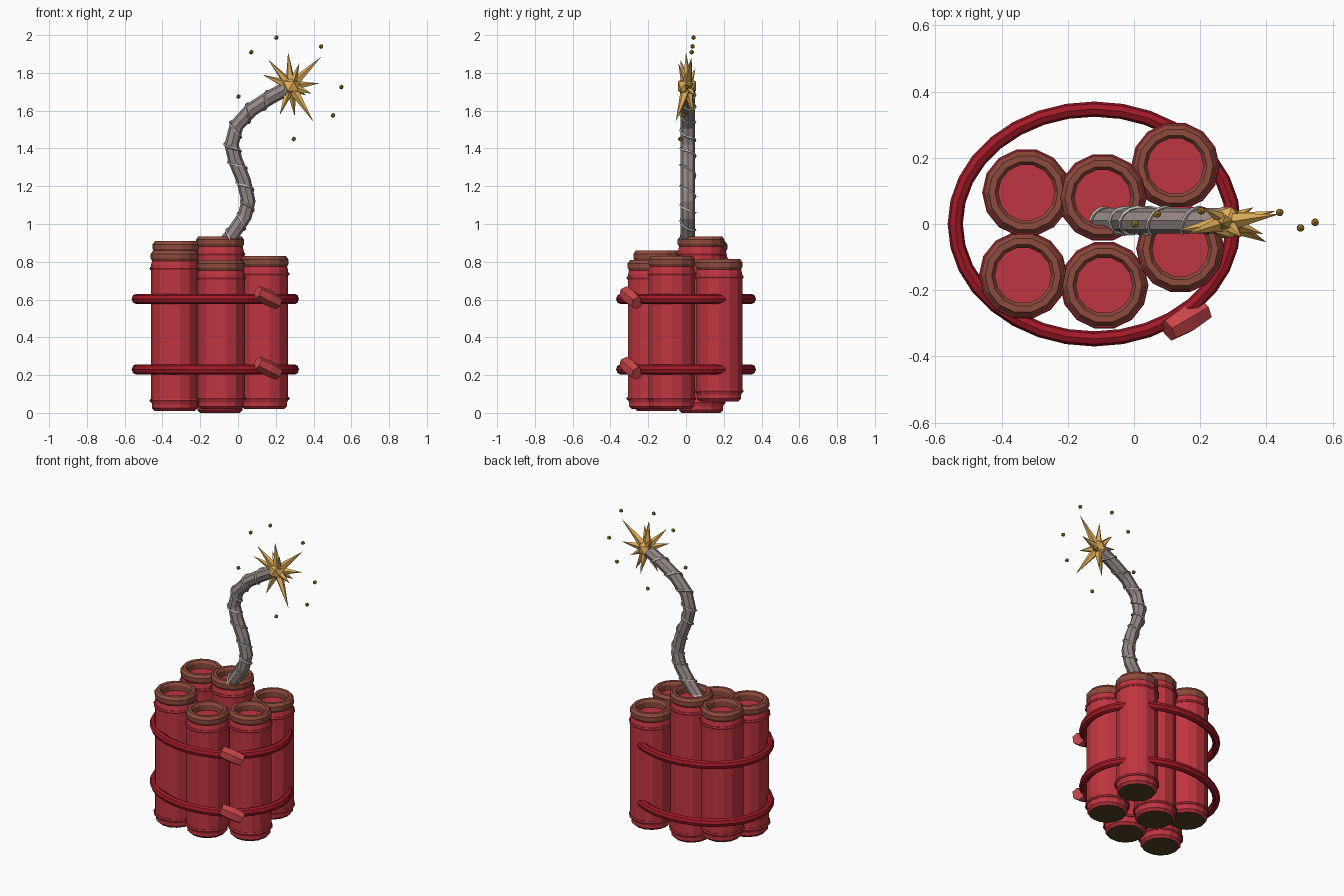
import bpy, bmesh
from math import sin, cos, pi
from mathutils import Vector

if "Cube" in bpy.data.objects:
    bpy.data.objects.remove(bpy.data.objects["Cube"])


def material(name, rgb):
    m = bpy.data.materials.new(name)
    m.diffuse_color = (*rgb, 1)
    m.use_nodes = True
    m.node_tree.nodes["Principled BSDF"].inputs["Base Color"].default_value = m.diffuse_color
    return m


RED = material("red_paper", (0.52, 0.035, 0.05))
ROPE = material("dark_red_tie", (0.36, 0.01, 0.02))
KNOT = material("knot_red", (0.6, 0.06, 0.07))
RIM = material("brown_rim", (0.27, 0.07, 0.045))
BASE = material("dark_base", (0.08, 0.05, 0.02))
GREY = material("fuse_grey", (0.3, 0.25, 0.24))
WIRE = material("wire_grey", (0.55, 0.52, 0.5))
GOLD = material("spark_gold", (0.75, 0.43, 0.1))
AMBER = material("ember_amber", (0.45, 0.24, 0.02))


def finish(name, bm, *mats):
    bmesh.ops.recalc_face_normals(bm, faces=bm.faces)
    me = bpy.data.meshes.new(name)
    bm.to_mesh(me)
    bm.free()
    for m in mats:
        me.materials.append(m)
    ob = bpy.data.objects.new(name, me)
    bpy.context.collection.objects.link(ob)
    return ob


def lathe(bm, profile, mats, n=14):
    """Revolve (radius, z) points; mats has one slot per band, ends are capped."""
    rings = [[bm.verts.new((r * cos(2 * pi * i / n), r * sin(2 * pi * i / n), z))
              for i in range(n)] for r, z in profile]
    for a, b, m in zip(rings, rings[1:], mats):
        for i in range(n):
            j = (i + 1) % n
            bm.faces.new((a[i], a[j], b[j], b[i])).material_index = m
    bm.faces.new(rings[0]).material_index = 2
    bm.faces.new(rings[-1]).material_index = 0


def torus(bm, a, b, r, z, n=32, k=8):
    """Elliptical ring with semi-axes a, b and tube radius r."""
    rows = []
    for i in range(n):
        u = 2 * pi * i / n
        rows.append([bm.verts.new(((a + r * 0.85 * cos(v)) * cos(u),
                                   (b + r * 0.85 * cos(v)) * sin(u), z + r * sin(v)))
                     for v in (2 * pi * j / k for j in range(k))])
    for i in range(n):
        p, q = rows[i], rows[(i + 1) % n]
        for j in range(k):
            bm.faces.new((p[j], q[j], q[(j + 1) % k], p[(j + 1) % k]))


def cone(bm, start, end, r1, r2, sides):
    d = end - start
    mat = d.to_track_quat('Z', 'Y').to_matrix().to_4x4()
    mat.translation = (start + end) / 2
    bmesh.ops.create_cone(bm, cap_ends=True, segments=sides, radius1=r1,
                          radius2=r2, depth=d.length, matrix=mat)


def tube(name, pts, radius, res, mat):
    cu = bpy.data.curves.new(name, 'CURVE')
    cu.dimensions = '3D'
    cu.bevel_depth, cu.bevel_resolution, cu.use_fill_caps = radius, res, True
    sp = cu.splines.new('POLY')
    sp.points.add(len(pts) - 1)
    for p, co in zip(sp.points, pts):
        p.co = (*co, 1)
    sp.use_smooth = False
    cu.materials.append(mat)
    ob = bpy.data.objects.new(name, cu)
    bpy.context.collection.objects.link(ob)


# sticks: hollow top rim, tapered base, a raised band near each end
sticks = [(-0.325, 0.095, 0.07, 0.91), (-0.095, 0.08, 0.0, 0.935),
          (0.125, 0.175, 0.06, 0.815), (-0.335, -0.155, 0.01, 0.86),
          (-0.09, -0.185, 0.02, 0.81), (0.14, -0.075, 0.02, 0.83)]
for i, (x, y, z0, z1) in enumerate(sticks):
    bm = bmesh.new()
    profile = [(0.105, z0), (0.12, z0 + 0.015), (0.12, z0 + 0.035), (0.126, z0 + 0.05),
               (0.126, z1 - 0.08), (0.12, z1 - 0.055), (0.127, z1 - 0.042),
               (0.127, z1 - 0.018), (0.114, z1), (0.095, z1), (0.085, z1 - 0.015),
               (0.085, z1 - 0.05)]
    lathe(bm, profile, [0, 0, 0, 0, 0, 1, 1, 1, 1, 1, 1])
    for z in (z0 + 0.055, z1 - 0.095):
        torus(bm, 0.126, 0.126, 0.009, z, 14, 6)
    finish(f"stick_{i + 1}", bm, RED, RIM, BASE).location = (x, y, 0)

# two tie loops with knots
for i, z in enumerate((0.23, 0.603)):
    bm = bmesh.new()
    torus(bm, 0.42, 0.347, 0.027, z)
    finish(f"tie_loop_{i + 1}", bm, ROPE).location.x = -0.12
    bm = bmesh.new()
    c = Vector((0.158, -0.29, z + 0.007))
    d = Vector((0.055, 0.032, -0.028))
    cone(bm, c - d, c, 0.036, 0.043, 6)
    cone(bm, c, c + d, 0.043, 0.036, 6)
    finish(f"tie_knot_{i + 1}", bm, KNOT)

# curved fuse
key = [(-0.10, 0.86), (-0.03, 0.945), (0.035, 1.04), (0.055, 1.12), (0.03, 1.23),
       (-0.015, 1.34), (-0.034, 1.42), (-0.008, 1.52), (0.07, 1.605),
       (0.17, 1.67), (0.28, 1.73)]
key = [Vector((x, 0.01, z)) for x, z in key]
tube("fuse", key, 0.038, 2, GREY)

# thin wire spiralling round the fuse
wire, per = [], 12
for s in range(len(key) - 1):
    t0 = (key[s + 1] - key[max(s - 1, 0)]).normalized()
    t1 = (key[min(s + 2, len(key) - 1)] - key[s]).normalized()
    for j in range(per):
        f = j / per
        p, t = key[s].lerp(key[s + 1], f), t0.lerp(t1, f).normalized()
        ang = 2 * pi * f
        wire.append(p + 0.04 * (cos(ang) * Vector((-t.z, 0, t.x)) + sin(ang) * Vector((0, 1, 0))))
tube("fuse_wire", wire, 0.006, 0, WIRE)

# burst: faceted core with spikes
core = Vector((0.28, 0.005, 1.73))
bm = bmesh.new()
bmesh.ops.create_icosphere(bm, subdivisions=1, radius=0.055)
bmesh.ops.translate(bm, verts=bm.verts, vec=core)
tips = [(0.265, 0.0, 1.91), (0.16, -0.03, 1.87), (0.325, -0.04, 1.85), (0.44, 0.03, 1.885),
        (0.43, 0.04, 1.745), (0.40, -0.055, 1.54), (0.30, 0.04, 1.57), (0.22, -0.03, 1.575),
        (0.13, -0.02, 1.79), (0.36, 0.05, 1.68), (0.19, 0.03, 1.67), (0.21, 0.05, 1.82),
        (0.39, -0.03, 1.69)]
for t in tips:
    cone(bm, core, Vector(t), 0.03, 0, 5)
finish("spark_burst", bm, GOLD)

# flying embers
bm = bmesh.new()
for p in [(0.07, 0.03, 1.91), (0.203, 0.04, 1.987), (0.44, 0.035, 1.94), (0.547, 0.005, 1.725),
          (0.503, -0.012, 1.575), (0.295, -0.03, 1.45), (0.003, 0.0, 1.675)]:
    v = bmesh.ops.create_icosphere(bm, subdivisions=1, radius=0.013)["verts"]
    bmesh.ops.translate(bm, verts=v, vec=p)
finish("embers", bm, AMBER)
